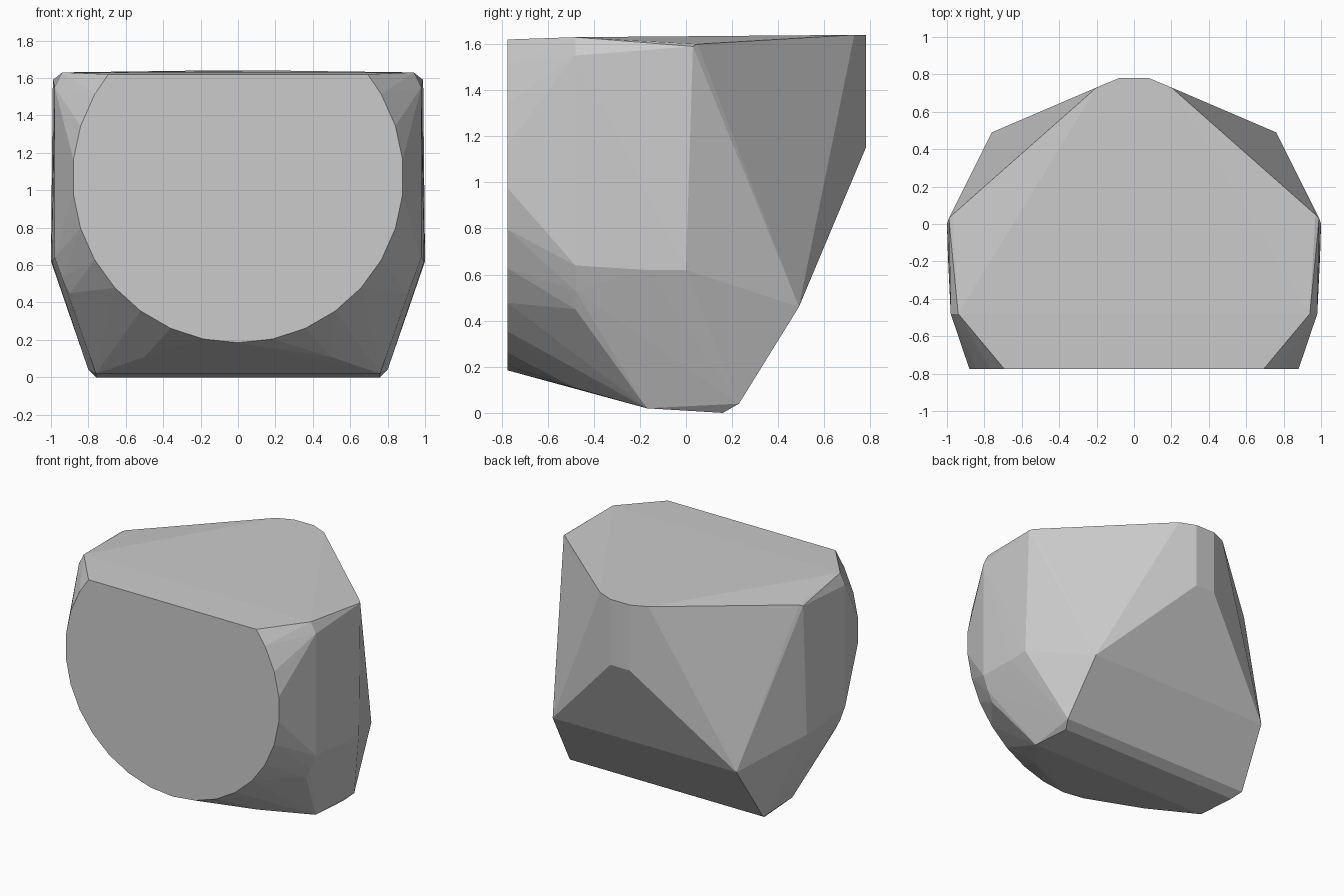
import bpy, bmesh, math

cube = bpy.data.objects.get("Cube")
if cube:
    bpy.data.objects.remove(cube, do_unlink=True)

# Single grey material
grey = bpy.data.materials.new("plain grey")
grey.use_nodes = True
colour = (0.6, 0.6, 0.6, 1)
grey.diffuse_color = colour
grey.node_tree.nodes["Principled BSDF"].inputs["Base Color"].default_value = colour

# Corners of one half; each is mirrored across x
top_rim = [(.94, -.48, 1.63), (.97, .05, 1.6), (.2, .73, 1.64), (.08, .78, 1.64)]
side = [(.98, -.48, 1.55), (.99, .03, 1.59), (1, 0, .62), (.995, -.17, .62),
        (.98, -.48, .64), (.94, -.48, .53), (.9, -.48, .45)]
back = [(.08, .78, 1.15), (.76, .49, .46)]
base = [(.5, -.48, .108), (.76, -.17, .02), (.8, .23, .04), (.76, .16, 0)]
points = [(s * x, y, z) for x, y, z in top_rim + side + back + base for s in (1, -1)]

# Flat round front, cut off level with the top
front_y, centre_z, radius, top_z = -.775, 1.07, .885, 1.62
for i in range(30):
    a = math.tau * i / 30
    z = centre_z - radius * math.cos(a)
    if z < top_z - .03:
        points.append((radius * math.sin(a), front_y, z))
cut_x = math.sqrt(radius ** 2 - (top_z - centre_z) ** 2)
points += [(cut_x, front_y, top_z), (-cut_x, front_y, top_z)]

# Wrap the corners in a convex shell
bm = bmesh.new()
for p in points:
    bm.verts.new(p)
hull = bmesh.ops.convex_hull(bm, input=bm.verts)
spare = {v for v in hull["geom_interior"] + hull["geom_unused"]
         if isinstance(v, bmesh.types.BMVert)}
bmesh.ops.delete(bm, geom=list(spare), context='VERTS')
bmesh.ops.dissolve_limit(bm, angle_limit=math.radians(.5), verts=bm.verts, edges=bm.edges)
bmesh.ops.recalc_face_normals(bm, faces=bm.faces)

mesh = bpy.data.meshes.new("faceted_shell")
bm.to_mesh(mesh)
bm.free()
mesh.materials.append(grey)
shell = bpy.data.objects.new("faceted_shell", mesh)
bpy.context.collection.objects.link(shell)
